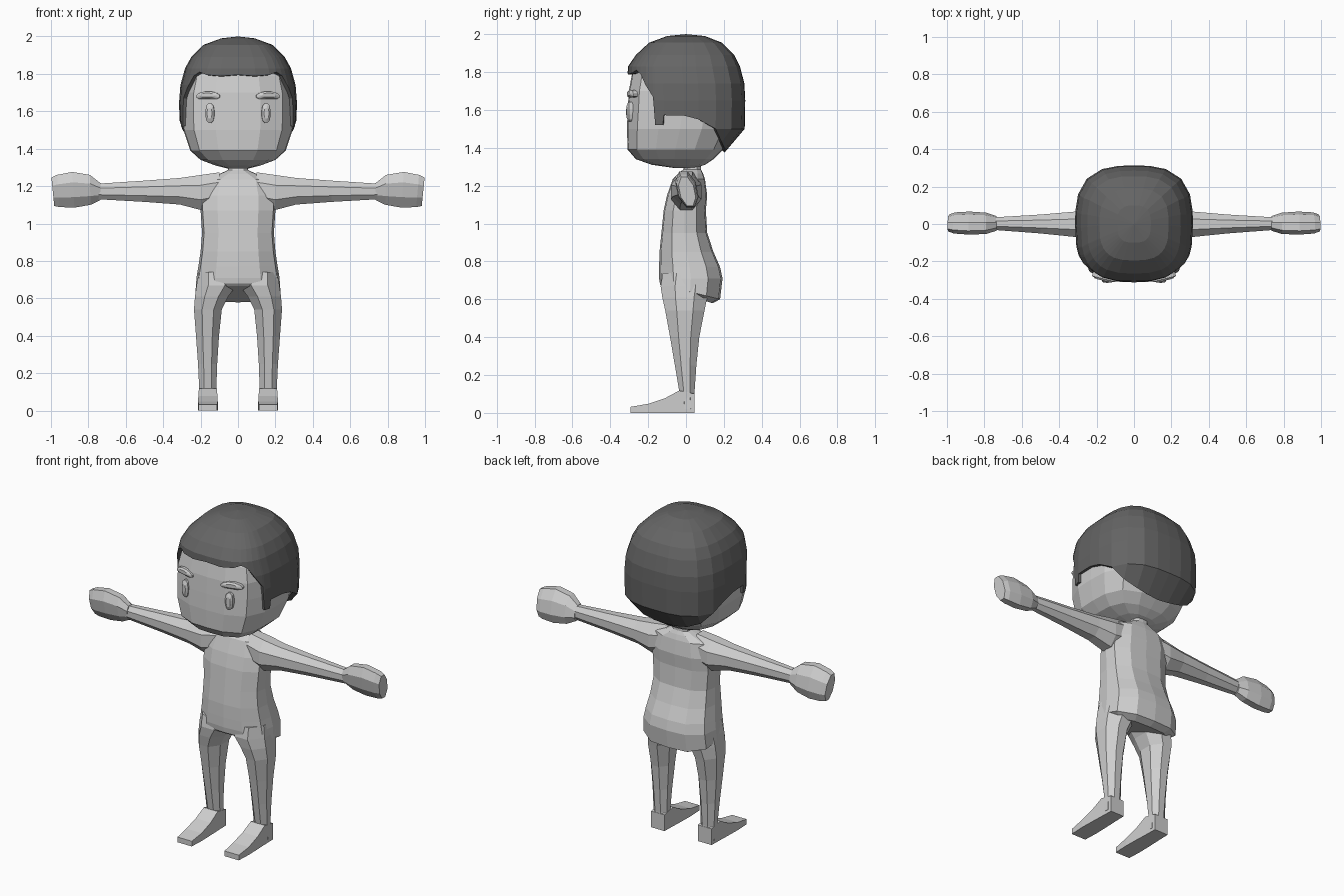
import bpy, bmesh, math
from mathutils import Vector, Matrix

if "Cube" in bpy.data.objects:
    bpy.data.objects.remove(bpy.data.objects["Cube"])


def material(name, grey):
    m = bpy.data.materials.new(name)
    m.diffuse_color = (grey, grey, grey, 1)
    m.use_nodes = True
    m.node_tree.nodes["Principled BSDF"].inputs["Base Color"].default_value = m.diffuse_color
    return m


SKIN = material("light grey skin", 0.62)
HAIR = material("dark grey hair", 0.13)


def finish(name, bm, mat):
    bmesh.ops.remove_doubles(bm, verts=bm.verts, dist=0.0005)
    bmesh.ops.recalc_face_normals(bm, faces=bm.faces)
    me = bpy.data.meshes.new(name)
    bm.to_mesh(me)
    bm.free()
    me.materials.append(mat)
    ob = bpy.data.objects.new(name, me)
    bpy.context.collection.objects.link(ob)
    return ob


def loft(name, rings, mat, cap=(True, True)):
    """Skin a list of equal closed rings."""
    bm = bmesh.new()
    vs = [[bm.verts.new(p) for p in r] for r in rings]
    n = len(vs[0])
    for a, b in zip(vs, vs[1:]):
        for i in range(n):
            j = (i + 1) % n
            bm.faces.new((a[i], a[j], b[j], b[i]))
    for use, r in zip(cap, (vs[0], vs[-1])):
        if use:
            bm.faces.new(r)
    return finish(name, bm, mat)


def rounded(phi, n):
    """Point of a unit rounded square in direction phi (0 = front)."""
    s, c = math.sin(phi), math.cos(phi)
    r = (abs(s) ** n + abs(c) ** n) ** (-1 / n)
    return s * r, -c * r


def section(u0, u1, v0, v1, count=8, n=3, half=True):
    """Rounded rectangle outline as (u, v) pairs."""
    out = []
    for i in range(count):
        u, v = rounded((i + (0.5 if half else 0)) * math.tau / count, n)
        out.append(((u0 + u1) / 2 + u * (u1 - u0) / 2, (v0 + v1) / 2 + v * (v1 - v0) / 2))
    return out


# Torso and neck: height, half width, front, back, tilt of the ring
torso = [(1.33, .05, .0, .08, 0), (1.285, .055, -.015, .08, 0), (1.265, .10, -.04, .09, 0),
         (1.235, .175, -.07, .10, 0), (1.15, .20, -.10, .112, 0), (1.07, .20, -.118, .105, 0),
         (.95, .192, -.13, .112, 0), (.85, .20, -.14, .145, 0), (.77, .212, -.142, .18, 0),
         (.71, .222, -.142, .193, 0), (.645, .227, -.137, .18, -.25), (.625, .19, -.125, .14, -.33)]
loft("torso", [[(x, y, z + t * y) for x, y in section(-a, a, f, b, 12, 3, False)]
               for z, a, f, b, t in torso], SKIN)

leg = [(.74, .03, .212, -.125, .13), (.67, .004, .224, -.137, .13), (.61, .05, .232, -.128, .115),
       (.54, .085, .237, -.112, .10), (.40, .10, .226, -.086, .072), (.25, .11, .215, -.06, .056),
       (.11, .115, .208, -.036, .046), (.02, .112, .211, -.03, .046)]
foot = [(.046, .10, .115, .207), (-.036, .118, .113, .209), (-.11, .078, .11, .212),
        (-.20, .048, .108, .214), (-.292, .032, .112, .21)]
arm = [(.10, 1.09, 1.278, -.07, .08), (.20, 1.068, 1.264, -.083, .085), (.31, 1.098, 1.247, -.073, .07),
       (.50, 1.113, 1.232, -.053, .053), (.75, 1.128, 1.215, -.033, .037)]
hand = [(.735, 1.125, 1.217, -.035, .038), (.79, 1.098, 1.262, -.048, .055),
        (.88, 1.083, 1.278, -.05, .06), (.96, 1.086, 1.262, -.046, .055), (.99, 1.092, 1.248, -.036, .044)]

for side, s in (("left", 1), ("right", -1)):
    loft(side + "_leg", [[(s * x, y, z) for x, y in section(a, b, f, k)]
                         for z, a, b, f, k in leg], SKIN)
    loft(side + "_foot", [[(s * a, y, 0), (s * b, y, 0), (s * b, y, h), (s * a, y, h)]
                          for y, h, a, b in foot], SKIN)
    loft(side + "_arm", [[(s * x, y, z) for y, z in section(f, k, a, b, 8, 2.4)]
                         for x, a, b, f, k in arm], SKIN)
    # Hand leans back towards its lower edge, with a slanted end
    loft(side + "_hand", [[(s * (x + .1 * (x - .735) / .255 * (z - 1.17)), y - .2 * (z - 1.18), z)
                           for y, z in section(f, k, a, b, 8, 3)]
                          for x, a, b, f, k in hand], SKIN)

# Head: height, half width, front, back
head = [(1.293, .05, -.06, .05), (1.31, .12, -.18, .10), (1.34, .20, -.265, .145),
        (1.39, .255, -.308, .195), (1.50, .292, -.312, .25), (1.60, .297, -.308, .275),
        (1.70, .294, -.302, .275), (1.79, .272, -.285, .265), (1.88, .22, -.24, .23),
        (1.94, .14, -.16, .15)]
loft("head", [[(x, y, z) for x, y in section(-a, a, f, b, 16, 3.2, False)]
              for z, a, f, b in head], SKIN)

# Hair: outer shape by height, trimmed to a hairline by direction
outer = [(1.37, .27, -.29, .20), (1.50, .312, -.31, .31), (1.65, .315, -.312, .313),
         (1.74, .308, -.312, .308), (1.83, .283, -.306, .285), (1.89, .25, -.265, .255),
         (1.955, .185, -.195, .19), (1.99, .09, -.10, .10), (2.0, .001, -.001, .001)]
hairline = [(0, 1.795), (18, 1.788), (32, 1.795), (40, 1.81), (46, 1.79), (52, 1.73), (59, 1.67),
            (61, 1.52), (68, 1.52), (69, 1.572), (88, 1.57), (102, 1.55), (118, 1.50),
            (134, 1.43), (150, 1.395), (165, 1.38), (180, 1.375)]
line = hairline + [(-a, z) for a, z in hairline[-2:0:-1]]


def hair_point(deg, z):
    for lo, hi in zip(outer, outer[1:]):
        if z <= hi[0]:
            break
    t = (z - lo[0]) / (hi[0] - lo[0])
    a, f, b = (p + (q - p) * t for p, q in zip(lo[1:], hi[1:]))
    u, v = rounded(math.radians(deg), 2.9)
    return a * u, (f + b) / 2 + v * (b - f) / 2, z


hair = loft("hair", [[hair_point(d, max(rim, lv[0])) for d, rim in line] for lv in outer],
            HAIR, (False, False))
mod = hair.modifiers.new("thickness", "SOLIDIFY")
mod.thickness = 0.03
mod.offset = -1


# Eyes and brows: raised rounded pads
def pad(name, centre, w, h, bend, turn):
    rings = []
    for y, k in ((.03, 1), (-.006, 1), (-.016, .55)):
        ring = []
        for x, z in section(-w * k, w * k, -h * k, h * k, 12, 2.6):
            p = Matrix.Rotation(turn, 3, "Z") @ Vector((x, y, z - bend * (x / w) ** 2))
            ring.append(p + Vector(centre))
        rings.append(ring)
    loft(name, rings, SKIN)


for side, s in (("left", 1), ("right", -1)):
    pad(side + "_eye", (s * .15, -.298, 1.59), .024, .053, 0, s * .15)
    pad(side + "_brow", (s * .16, -.288, 1.687), .066, .02, .008, s * .25)
